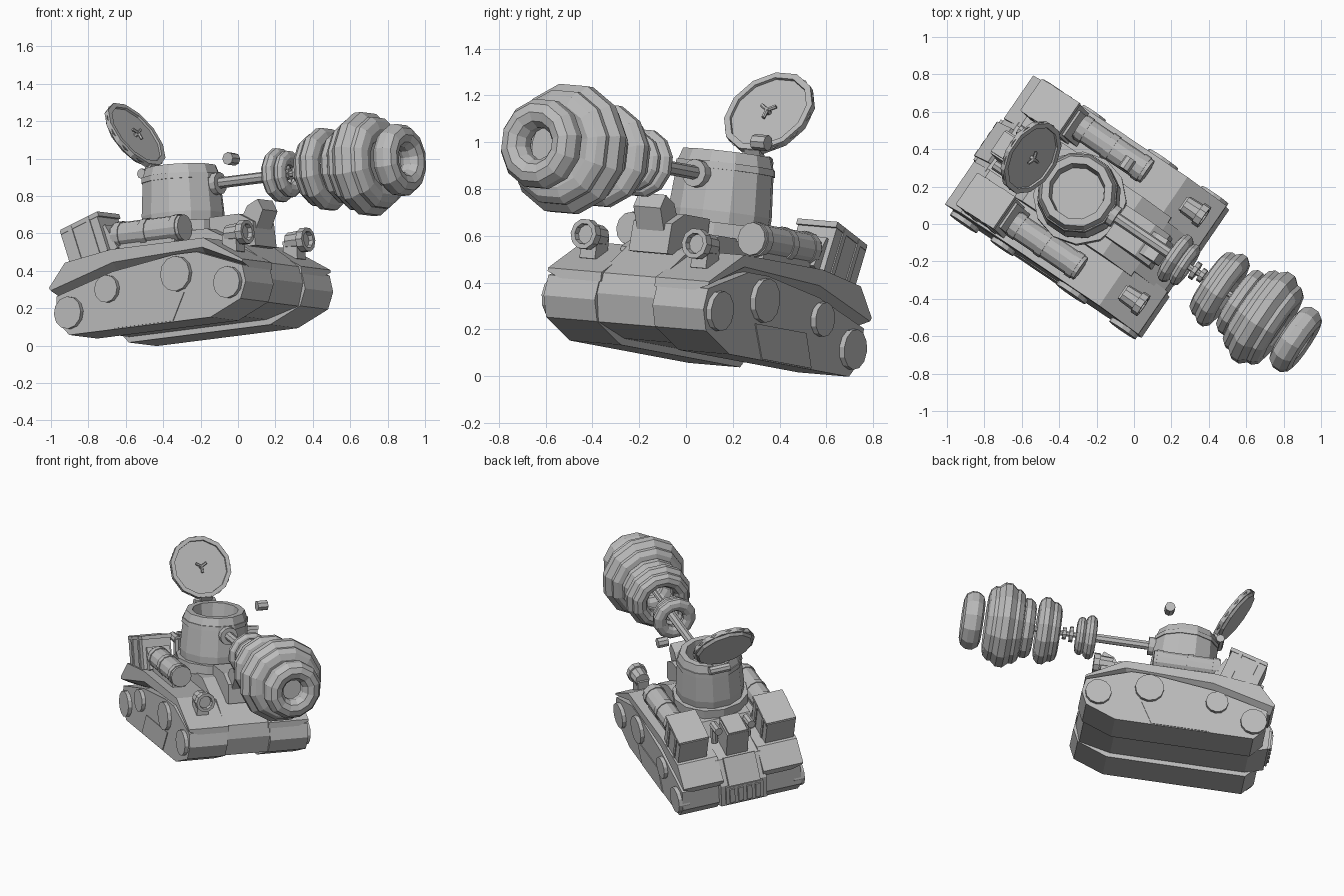
import bpy, bmesh, math
from mathutils import Matrix, Vector

cube = bpy.data.objects.get("Cube")
if cube:
    bpy.data.objects.remove(cube, do_unlink=True)

grey = bpy.data.materials.new("plain grey")
grey.use_nodes = True
grey.diffuse_color = (0.5, 0.5, 0.5, 1)
grey.node_tree.nodes["Principled BSDF"].inputs["Base Color"].default_value = (0.5, 0.5, 0.5, 1)

# Vehicle frame: x forward, y left, z up; the whole tank is turned, nose up and rolled
rad = math.radians
ROOT = (Matrix.Rotation(rad(-34), 4, "Z") @ Matrix.Rotation(rad(-6), 4, "Y")
        @ Matrix.Rotation(rad(-4.1), 4, "X") @ Matrix.Translation((0, -0.087, 0)))
FORWARD = Matrix.Rotation(rad(90), 4, "Y")
SIDEWAYS = Matrix.Rotation(rad(90), 4, "X")
UPRIGHT = Matrix.Identity(4)
SIDES = (("left", 1), ("right", -1))


def finish(name, bm, place=UPRIGHT):
    bmesh.ops.recalc_face_normals(bm, faces=bm.faces)
    mesh = bpy.data.meshes.new(name)
    bm.to_mesh(mesh)
    bm.free()
    mesh.materials.append(grey)
    ob = bpy.data.objects.new(name, mesh)
    bpy.context.collection.objects.link(ob)
    ob.matrix_world = ROOT @ place
    return ob


def loft(name, prof_a, ya, prof_b, yb):
    """Solid between two side profiles with the same number of points."""
    bm = bmesh.new()
    a = [bm.verts.new((x, ya, z)) for x, z in prof_a]
    b = [bm.verts.new((x, yb, z)) for x, z in prof_b]
    n = len(a)
    bm.faces.new(a)
    bm.faces.new(b)
    for i in range(n):
        j = (i + 1) % n
        bm.faces.new((a[i], a[j], b[j], b[i]))
    return finish(name, bm)


def prism(name, prof, ya, yb):
    return loft(name, prof, ya, prof, yb)


def box(name, centre, size, pitch=0):
    bm = bmesh.new()
    bmesh.ops.create_cube(bm, size=1)
    bmesh.ops.scale(bm, vec=size, verts=bm.verts)
    return finish(name, bm, Matrix.Translation(centre) @ Matrix.Rotation(rad(-pitch), 4, "Y"))


def cyl(name, centre, r, length, turn=FORWARD, sides=12, r2=None):
    bm = bmesh.new()
    bmesh.ops.create_cone(bm, cap_ends=True, segments=sides, radius1=r,
                          radius2=r if r2 is None else r2, depth=length)
    return finish(name, bm, Matrix.Translation(centre) @ turn)


def ring(name, prof, centre, turn=FORWARD, sides=12):
    """Revolve a closed (radius, height) profile."""
    bm = bmesh.new()
    grid = []
    for k in range(sides):
        a = math.tau * (k + 0.5) / sides
        grid.append([bm.verts.new((r * math.cos(a), r * math.sin(a), h)) for r, h in prof])
    n = len(prof)
    for k in range(sides):
        p, q = grid[k], grid[(k + 1) % sides]
        for i in range(n):
            j = (i + 1) % n
            bm.faces.new((p[i], q[i], q[j], p[j]))
    return finish(name, bm, Matrix.Translation(centre) @ turn)


# Tracks, fenders and everything carried on both sides
TRACK = [(-.815, .315), (-.82, .18), (-.745, .1), (.17, .1), (.37, .18), (.408, .27),
         (.39, .36), (.1, .46), (-.05, .46), (-.45, .41)]
TOP = [(-.86, .365), (-.75, .49), (-.45, .53), (.15, .53), (.395, .39)]
DEEP = TOP + [(.395, .35), (.12, .44), (-.45, .4), (-.84, .32)]
THIN = TOP + [(.395, .375), (.14, .48), (-.44, .46), (-.85, .35)]
PANEL = [(-.45, .105), (-.38, .25), (.01, .25), (-.07, .105)]
WHEELS = [(-.734, .218, .087), (-.48, .32, .074), (-.03, .354, .095), (.3, .274, .086)]
for side, s in SIDES:
    prism(side + "_track", TRACK, s * .15, s * .415)
    prism(side + "_side_panel", PANEL, s * .4, s * .42)
    prism(side + "_fender_body", DEEP, s * .14, s * .35)
    loft(side + "_fender_edge", DEEP, s * .35, THIN, s * .418)
    for i, (x, z, r) in enumerate(WHEELS):
        cyl(f"{side}_wheel_{i}", (x, s * .403, z), r, .075, SIDEWAYS)

    # Leaning stowage box with lid and straps
    box(side + "_stowage_box", (-.63, s * .305, .597), (.25, .2, .215), 17)
    box(side + "_stowage_lid", (-.65, s * .305, .695), (.255, .208, .025), 17)
    for dx in (-.055, .06):
        box(side + "_stowage_strap", (-.63 + dx, s * .305, .597 + dx * .3),
            (.025, .212, .221), 17)
    box(side + "_stowage_bracket", (-.5, s * .3, .59), (.07, .16, .15), 30)

    # Side drum with bands and cradle
    cyl(side + "_drum", (-.255, s * .315, .612), .071, .44)
    for x in (-.445, -.275, -.075):
        cyl(side + "_drum_band", (x, s * .315, .612), .076, .04)
    box(side + "_drum_cradle", (-.255, s * .315, .55), (.36, .09, .06))

    # Headlight
    cyl(side + "_headlight", (.275, s * .288, .55), .05, .1, sides=10, r2=.055)
    ring(side + "_headlight_rim", [(.04, 0), (.066, 0), (.066, .04), (.045, .04)],
         (.31, s * .288, .55), sides=10)
    box(side + "_headlight_stand", (.255, s * .288, .5), (.09, .08, .1))

    # Rear exhaust pipe
    cyl(side + "_exhaust_pipe", (-.64, s * .115, .6), .025, .14, UPRIGHT, 8)
    cyl(side + "_exhaust_elbow", (-.68, s * .115, .66), .028, .1, FORWARD, 8)

# Hull between the tracks
prism("hull", [(-.86, .17), (-.86, .32), (-.77, .47), (-.56, .52), (.2, .52), (.38, .39),
               (.395, .3), (.36, .18), (.15, .13), (-.74, .13)], -.16, .16)
prism("upper_hull", [(-.58, .48), (-.5, .61), (.02, .61), (.2, .52), (.2, .48)], -.19, .19)
box("rear_engine_box", (-.69, 0, .57), (.15, .15, .2), 12)
box("rear_engine_lid", (-.7, 0, .67), (.17, .13, .03), 12)
box("rear_sloped_plate", (-.825, 0, .4), (.19, .22, .02), 59)
box("rear_grille_frame", (-.865, 0, .25), (.02, .26, .13))
for i in range(4):
    box("rear_grille_bar", (-.88, -.09 + .06 * i, .25), (.014, .035, .1))

# Front cabin and barrel rest
prism("front_cabin", [(-.02, .5), (-.02, .68), (.17, .68), (.26, .63), (.27, .5)], -.1, .1)
prism("barrel_rest", [(.16, .64), (.21, .72), (.28, .75), (.31, .69), (.26, .59)], -.075, .065)

# Turret with open top
TURRET = Vector((-.25, -.008, 0))
UP = Vector((0, 0, 1))
cyl("turret_base", TURRET + UP * .635, .25, .07, UPRIGHT)
ring("turret", [(.219, .65), (.226, .72), (.21, .93), (.193, .98), (.152, .98), (.142, .86),
                (.142, .65)], TURRET, UPRIGHT)
cyl("turret_floor", TURRET + UP * .83, .147, .06, UPRIGHT)
ring("turret_band", [(.2, .9), (.219, .9), (.216, .93), (.2, .93)], TURRET, UPRIGHT)
cyl("mantlet", (-.035, 0, .87), .06, .06)

# Opened hatch lid leaning back on its hinge
LID = Vector((-.535, -.01, 1.182))
TILT = Matrix.Rotation(rad(59), 4, "Y")
NORMAL = TILT @ UP
cyl("hatch_lid", LID - NORMAL * .015, .185, .035, TILT, r2=.21)
ring("hatch_rim", [(.18, -.015), (.21, -.015), (.21, .015), (.182, .015)], LID, TILT)
for k in range(3):
    spin = Matrix.Rotation(math.tau * k / 3, 4, "Z")
    arm = TILT @ spin
    cyl("hatch_handle_arm", LID + NORMAL * .025 + arm @ Vector((.02, 0, 0)), .009, .045,
        arm @ FORWARD, 6)
cyl("hatch_handle_post", LID + NORMAL * .01, .012, .04, TILT, 6)
cyl("hatch_hinge", (-.465, 0, .965), .028, .14, SIDEWAYS, 8)
box("hatch_hinge_arm", (-.45, 0, .985), (.03, .08, .08), -30)

# Gun barrel and hollow muzzle rings
AXIS = .872
cyl("gun_barrel", (.2, 0, AXIS), .03, .5, sides=8)
RINGS = [(.38, .147, .06, .036), (.442, .127, .05, .03), (.635, .2, .1, .05),
         (.685, .225, .1, .05), (.805, .2, .08, .05), (.885, .25, .12, .055),
         (.95, .283, .11, .07), (1.015, .25, .11, .055), (1.16, .195, .07, .066)]
for i, (x, outer, inner, half) in enumerate(RINGS):
    mid, thick = (outer + inner) / 2, (outer - inner) / 2
    prof = []
    for k in range(10):
        a = math.tau * (k + .5) / 10
        prof.append((mid + 1.05 * thick * math.cos(a), 1.05 * half * math.sin(a)))
    ring(f"muzzle_ring_{i}", prof, (x, -.004, AXIS))
cyl("muzzle_core", (.58, 0, AXIS), .018, .36, sides=8)
for x, r in ((.505, .052), (.55, .04)):
    cyl("muzzle_bead", (x, 0, AXIS), r, .025, sides=10)
cyl("muzzle_bore_back", (1.02, 0, AXIS), .13, .06)

# Loose shell above the left drum
cyl("floating_shell", (-.104, .26, 1.03), .034, .07, SIDEWAYS, 8)
